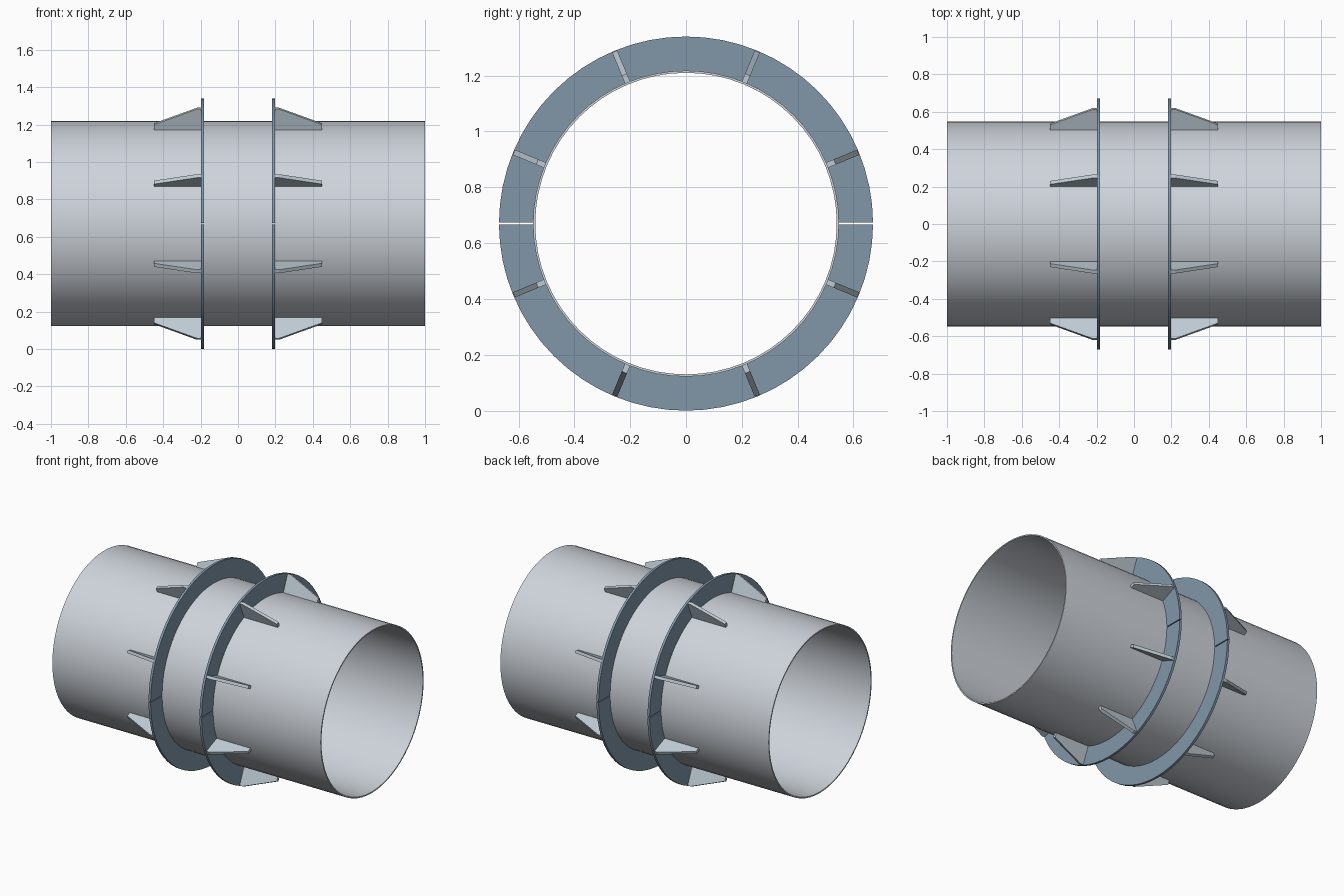
import bpy
from math import pi, sin, cos, asin

if "Cube" in bpy.data.objects:
    bpy.data.objects.remove(bpy.data.objects["Cube"])

ZC = 0.67          # pipe axis height
PIPE_OUT, PIPE_IN = 0.548, 0.54
FL_OUT = 0.67
SEGS = 64


def material(name, rgb):
    m = bpy.data.materials.new(name)
    m.diffuse_color = (*rgb, 1)
    m.use_nodes = True
    m.node_tree.nodes["Principled BSDF"].inputs["Base Color"].default_value = m.diffuse_color
    return m


def add_mesh(name, verts, faces, mat, smooth=False):
    me = bpy.data.meshes.new(name)
    me.from_pydata(verts, [], faces)
    me.materials.append(mat)
    ob = bpy.data.objects.new(name, me)
    bpy.context.collection.objects.link(ob)
    bpy.context.view_layer.objects.active = ob
    ob.select_set(True)
    if smooth:
        bpy.ops.object.shade_smooth_by_angle(angle=0.6)
    ob.select_set(False)
    return ob


def ring(name, x0, x1, r_in, r_out, mat, half=None, gap=0.0):
    """Rectangular section swept about the x axis; half=+1/-1 gives a capped half ring."""
    n = SEGS // 2 if half else SEGS
    section = [(x0, r_in), (x0, r_out), (x1, r_out), (x1, r_in)]
    verts = []
    for i in range(n + 1 if half else n):
        for x, r in section:
            if half:
                trim = asin(gap / 2 / r)      # keeps the split faces parallel
                a = trim + (pi - 2 * trim) * i / n
                if half < 0:
                    a += pi
            else:
                a = 2 * pi * i / n
            verts.append((x, r * cos(a), ZC + r * sin(a)))
    m = len(verts)
    faces = [tuple(k % m for k in (4 * i + j, 4 * i + 4 + j,
                                   4 * i + 4 + (j + 1) % 4, 4 * i + (j + 1) % 4))
             for i in range(n) for j in range(4)]
    if half:
        faces += [(0, 1, 2, 3), (m - 1, m - 2, m - 3, m - 4)]
    return add_mesh(name, verts, faces, mat, smooth=True)


def gusset(name, side, angle, mat, t=0.02):
    """Radial stiffener plate with a sloped outer edge."""
    profile = [(0.195, 0.545), (0.45, 0.545), (0.45, 0.577), (0.22, 0.667), (0.195, 0.667)]
    ca, sa = cos(angle), sin(angle)
    verts = [(side * x, r * ca - d * sa, ZC + r * sa + d * ca)
             for d in (-t / 2, t / 2) for x, r in profile]
    n = len(profile)
    faces = [tuple(range(n)), tuple(range(2 * n - 1, n - 1, -1))]
    faces += [(i, i + n, (i + 1) % n + n, (i + 1) % n) for i in range(n)]
    if side > 0:
        faces = [f[::-1] for f in faces]
    return add_mesh(name, verts, faces, mat)


pipe_mat = material("pipe_grey", (0.62, 0.66, 0.71))
flange_mat = material("flange_blue", (0.22, 0.31, 0.39))
rib_mat = material("rib_grey_blue", (0.52, 0.60, 0.66))

# Open pipe
ring("pipe", -1, 1, PIPE_IN, PIPE_OUT, pipe_mat)

# Split collars and their stiffeners on either side of the middle
for side, label in ((-1, "left"), (1, "right")):
    xs = sorted((side * 0.182, side * 0.198))
    for half, part in ((1, "upper"), (-1, "lower")):
        ring(f"{label}_{part}_flange", *xs, PIPE_OUT, FL_OUT, flange_mat, half, 0.006)
    for k in range(8):
        gusset(f"{label}_gusset_{k + 1}", side, pi / 8 + k * pi / 4, rib_mat)

# Consistent outward normals
import bmesh
for ob in bpy.context.collection.objects:
    bm = bmesh.new()
    bm.from_mesh(ob.data)
    bmesh.ops.recalc_face_normals(bm, faces=bm.faces)
    bm.to_mesh(ob.data)
    bm.free()
